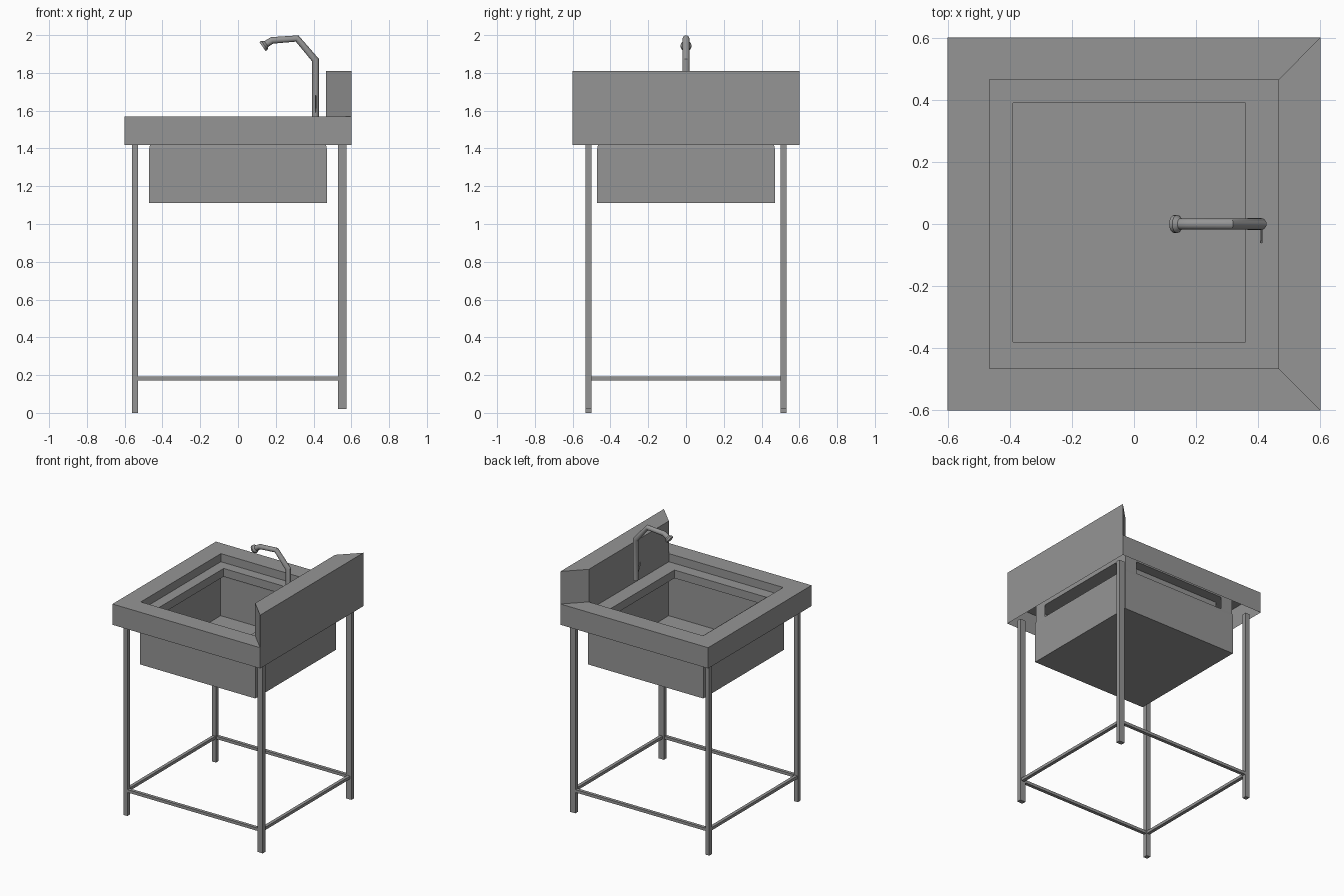
import bpy, math
from mathutils import Vector

if "Cube" in bpy.data.objects:
    bpy.data.objects.remove(bpy.data.objects["Cube"])

steel = bpy.data.materials.new("dark_steel")
steel.diffuse_color = (0.3, 0.3, 0.3, 1)
steel.use_nodes = True
steel.node_tree.nodes["Principled BSDF"].inputs["Base Color"].default_value = steel.diffuse_color


def mesh(name, verts, faces):
    me = bpy.data.meshes.new(name)
    me.from_pydata(verts, [], faces)
    me.materials.append(steel)
    ob = bpy.data.objects.new(name, me)
    bpy.context.collection.objects.link(ob)
    return ob


def rect(x0, x1, y0, y1, z):
    return [(x0, y0, z), (x1, y0, z), (x1, y1, z), (x0, y1, z)]


def loft(name, loops, cap_start=False, cap_end=False):
    """Bridge a list of equal-length closed loops."""
    n = len(loops[0])
    faces = [(k*n + i, k*n + (i+1) % n, (k+1)*n + (i+1) % n, (k+1)*n + i)
             for k in range(len(loops) - 1) for i in range(n)]
    if cap_start:
        faces.append(tuple(reversed(range(n))))
    if cap_end:
        faces.append(tuple(range((len(loops) - 1)*n, len(loops)*n)))
    return mesh(name, [v for lp in loops for v in lp], faces)


def box(name, x0, x1, y0, y1, z0, z1):
    return loft(name, [rect(x0, x1, y0, y1, z0), rect(x0, x1, y0, y1, z1)], True, True)


def tube(name, points, radii, sides=16):
    """Smooth round tube with mitred rings along a path."""
    pts = [Vector(p) for p in points]
    loops = []
    for i, (p, r) in enumerate(zip(pts, radii)):
        d_in = (p - pts[max(i-1, 0)]).normalized()
        d_out = (pts[min(i+1, len(pts)-1)] - p).normalized()
        t = (d_in + d_out).normalized()
        u = Vector((0, 1, 0)) if abs(t.y) < 0.5 else Vector((1, 0, 0))
        w = u.cross(t).normalized()
        u = t.cross(w)
        loops.append([tuple(p + r*(u*math.cos(a) - w*math.sin(a)))
                      for a in (-2*math.pi*k/sides for k in range(sides))])
    ob = loft(name, loops, True, True)
    bpy.ops.object.select_all(action='DESELECT')
    ob.select_set(True)
    bpy.context.view_layer.objects.active = ob
    # make normals face outwards, then smooth the round sides
    bpy.ops.object.mode_set(mode='EDIT')
    bpy.ops.mesh.select_all(action='SELECT')
    bpy.ops.mesh.normals_make_consistent(inside=False)
    bpy.ops.object.mode_set(mode='OBJECT')
    bpy.ops.object.shade_smooth_by_angle(angle=math.radians(30))
    return ob


# Counter shell: skirt, top rim, recess wall, ledge and hanging lip
R, B, Z0 = 0.602, 0.466, 1.417
loft("counter", [rect(-R, R, -R, R, Z0), rect(-R, R, -R, R, 1.57),
                 rect(-B, B, -B, B, 1.57), rect(-B, B, -B, B, 1.51),
                 rect(-.39, .36, -.38, .39, 1.51), rect(-.39, .36, -.38, .39, 1.45)])

# Splashback with mitred ends
plan = [(B, -B), (R, -R), (R, R), (B, B)]
loft("splashback", [[(x, y, z) for x, y in plan] for z in (1.57, 1.81)], True, True)

# Basin: thin-walled box, open at the top
W = 0.47
loft("basin", [rect(-W, W, -W, W, 1.11), rect(-W, W, -W, W, 1.40),
               rect(-B, B, -B, B, 1.42)], True)

# Corner tabs that join the basin to the counter ledge
for sx in (-1, 1):
    for sy in (-1, 1):
        plan = [(sx*.37, sy*B), (sx*B, sy*B), (sx*B, sy*.37)]
        mesh("basin_corner_tab", [(x, y, z) for z in (1.42, 1.51) for x, y in plan],
             [(0, 1, 4, 3), (1, 2, 5, 4)])

# Legs and side stretchers
for s in (-1, 1):
    y0, y1 = sorted((s*.50, s*.532))
    box("front_leg", -.562, -.53, y0, y1, 0, 1.42)
    box("splash_side_leg", .53, .574, y0, y1, .02, 1.42)
    box("side_stretcher", -.53, .53, s*.516 - .012, s*.516 + .012, .172, .193)

# Cross stretchers
for x in (-.546, .552):
    box("cross_stretcher", x - .012, x + .012, -.50, .50, .172, .193)

# Faucet with bent spout and flared nozzle
tube("faucet",
     [(.41, 0, 1.57), (.41, 0, 1.868), (.313, 0, 1.982), (.18, 0, 1.972),
      (.150, 0, 1.953), (.140, 0, 1.946), (.130, 0, 1.939)],
     [.018, .019, .018, .018, .018, .029, .029])

# Faucet lever
tube("faucet_lever", [(.411, -.012, 1.59), (.411, -.058, 1.68)], [.005, .005], 6)
